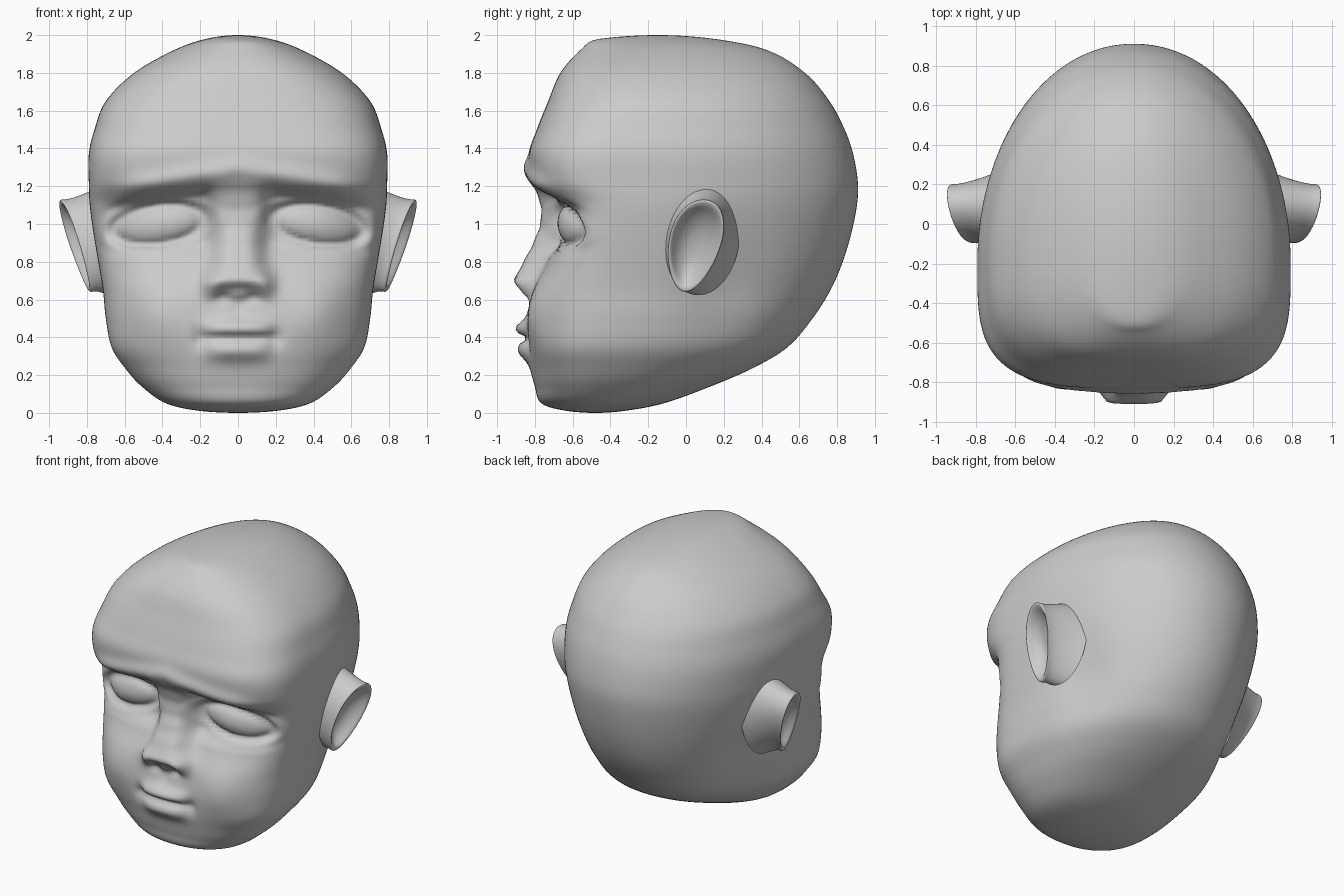
import bpy, bmesh
from math import sin, cos, pi, exp, sqrt, tau

if "Cube" in bpy.data.objects:
    bpy.data.objects.remove(bpy.data.objects["Cube"])

SEG, SUB = 168, 8

# head slices: z, front y, back y, half width, y of widest point, front squareness
SLICES = [
    (0.00, -.48, -.48, .00, -.48, 2.1),
    (0.01, -.63, -.33, .20, -.48, 2.1),
    (0.05, -.765, -.12, .38, -.47, 2.2),
    (0.14, -.80, .13, .51, -.45, 2.3),
    (0.24, -.82, .36, .60, -.43, 2.4),
    (0.35, -.83, .54, .67, -.41, 2.6),
    (0.50, -.83, .67, .70, -.37, 2.7),
    (0.65, -.81, .765, .715, -.33, 2.8),
    (0.80, -.74, .83, .74, -.29, 3.0),
    (0.95, -.70, .875, .765, -.26, 3.1),
    (1.10, -.71, .905, .785, -.23, 3.3),
    (1.22, -.80, .91, .79, -.21, 3.6),
    (1.37, -.83, .885, .79, -.20, 3.5),
    (1.50, -.79, .84, .76, -.19, 3.2),
    (1.65, -.73, .76, .70, -.18, 2.9),
    (1.80, -.665, .63, .55, -.17, 2.6),
    (1.92, -.56, .43, .34, -.16, 2.3),
    (1.98, -.46, .15, .17, -.155, 2.2),
    (2.00, -.15, -.15, .00, -.15, 2.1),
]


def slice_at(i, t):
    """Smooth interpolation between neighbouring slices."""
    n = len(SLICES) - 1
    a, b, c, d = (SLICES[min(max(k, 0), n)] for k in (i - 1, i, i + 1, i + 2))
    return [.5 * (2 * q + (r - p) * t + (2 * p - 5 * q + 4 * r - s) * t * t
                  + (3 * q - p - 3 * r + s) * t ** 3) for p, q, r, s in zip(a, b, c, d)]


def step(lo, hi, v):
    v = min(max((v - lo) / (hi - lo), 0), 1)
    return v * v * (3 - 2 * v)


def curve(v, pts):
    for (a, fa), (b, fb) in zip(pts, pts[1:]):
        if v <= b:
            return fa + (fb - fa) * step(a, b, max(v, a))
    return pts[-1][1]


def bump(x, z, cx, cz, sx, sz, px=2):
    return exp(-abs((x - cx) / sx) ** px - ((z - cz) / sz) ** 2)


NOSE = [(.58, 0), (.64, .045), (.71, .125), (.80, .12), (.90, .10), (1.0, .075),
        (1.1, .06), (1.2, .02), (1.3, 0)]


def face(x, z):
    """How far the face stands forward at (x, z)."""
    x = abs(x)
    # nose
    wide = curve(z, [(.6, .15), (.75, .14), (.95, .115), (1.2, .15)])
    d = curve(z, NOSE) * exp(-(x / wide) ** 4)
    d += .06 * bump(x, z, .145, .685, .05, .065)
    d -= .035 * bump(x, z, .08, .615, .045, .025)
    # lips, mouth line and mouth corners
    d += .035 * bump(x, z, 0, .40, .22, .13)
    d += .04 * bump(x, z, 0, .45, .17, .04, 4)
    d += .035 * bump(x, z, 0, .325, .16, .05, 4)
    d -= .035 * bump(x, z, 0, .395, .18, .018, 6)
    d -= .03 * bump(x, z, .20, .40, .035, .06)
    d -= .012 * bump(x, z, 0, .56, .03, .05)
    # cheeks
    d += .04 * bump(x, z, .42, .52, .16, .17)
    # sad slanting brow with the hollow under it
    edge = 1.215 - .17 * (x - .2)
    d += .035 * exp(-((z - edge - .045) / .055) ** 2) * (1 - step(.5, .72, x))
    d -= .05 * step(0, .07, edge - z) * step(.80, .92, z) * step(.1, .2, x) * (1 - step(.6, .74, x))
    # eye with its lids
    q = sqrt(((x - .42) / .235) ** 2 + ((z - .995 + .12 * (x - .42)) / .10) ** 2)
    d += .05 * max(0, 1 - q * q)
    d -= .018 * exp(-((q - 1) / .14) ** 2)
    d += .012 * exp(-((q - 1.3) / .14) ** 2)
    return d


def finish(name, bm):
    bmesh.ops.recalc_face_normals(bm, faces=bm.faces)
    me = bpy.data.meshes.new(name)
    bm.to_mesh(me)
    bm.free()
    for p in me.polygons:
        p.use_smooth = True
    ob = bpy.data.objects.new(name, me)
    bpy.context.collection.objects.link(ob)
    return ob


def bridge(bm, rings):
    for a, b in zip(rings, rings[1:]):
        for k in range(len(a)):
            j = (k + 1) % len(a)
            bm.faces.new((a[k], a[j], b[j], b[k]))


def cap(bm, ring, co):
    v = bm.verts.new(co)
    for k in range(len(ring)):
        bm.faces.new((ring[k], ring[(k + 1) % len(ring)], v))


# head: stacked slices, square in front and round behind
bm = bmesh.new()
rings = []
for i in range(len(SLICES) - 1):
    for s in range(SUB):
        if i == 0 and s == 0:
            continue
        t = s / SUB
        # denser steps near the two poles keep them round
        if i == 0:
            t = t * t
            z, f, b, w, cy, n = [p + (q - p) * (sqrt(t) if k in (1, 2, 3) else t)
                                 for k, (p, q) in enumerate(zip(SLICES[0], SLICES[1]))]
        elif i == len(SLICES) - 2:
            z, f, b, w, cy, n = [p + (q - p) * (1 - (1 - t) ** 2 if k == 0 else t)
                                 for k, (p, q) in enumerate(zip(SLICES[-2], SLICES[-1]))]
        else:
            z, f, b, w, cy, n = slice_at(i, t)
        ring = []
        for k in range(SEG):
            a = tau * k / SEG
            c, sn = cos(a), sin(a)
            e = n if c > 0 else 2.05
            r = (abs(c) ** e + abs(sn) ** e) ** (-1 / e)
            x = w * r * sn
            y = cy + c * r * (f - cy) if c > 0 else cy - c * r * (b - cy)
            if c > 0:
                y -= face(x, z) * step(.15, .45, c) * step(.02, .12, z)
            # hollow behind the jaw and ear
            x *= 1 - .06 * bump(y, z, .22, .65, .22, .3)
            ring.append(bm.verts.new((x, y, z)))
        rings.append(ring)
bridge(bm, rings)
cap(bm, rings[0], (0, -.48, 0))
cap(bm, rings[-1], (0, -.15, 2))
finish("head", bm)

# ear: flared root, rim, then the hollow; mirrored to the other side
bm = bmesh.new()
rings = []
for scale, depth in ((None, 0), (.93, -.035), (1.0, 0), (.86, .0), (.72, -.045), (.4, -.085)):
    ring = []
    for k in range(24):
        a = tau * k / 24
        c, s = cos(a), sin(a)
        if scale is None:
            y, z = .085 + .20 * c + .02 * s, .92 + .30 * s
            x = .70 - .2 * y
        else:
            y = .045 + scale * (.145 * c * (1 + .2 * s) + .05 * s)
            z = .885 + scale * .255 * s
            x = .765 + .28 * (z - .63) + .2 * (y + .1) + depth
        ring.append(bm.verts.new((x, y, z)))
    rings.append(ring)
bridge(bm, rings)
cap(bm, rings[-1], (.765, .03, .88))
ear = finish("ears", bm)
ear.modifiers.new("mirror", 'MIRROR')
sub = ear.modifiers.new("smooth", 'SUBSURF')
sub.levels = sub.render_levels = 2
